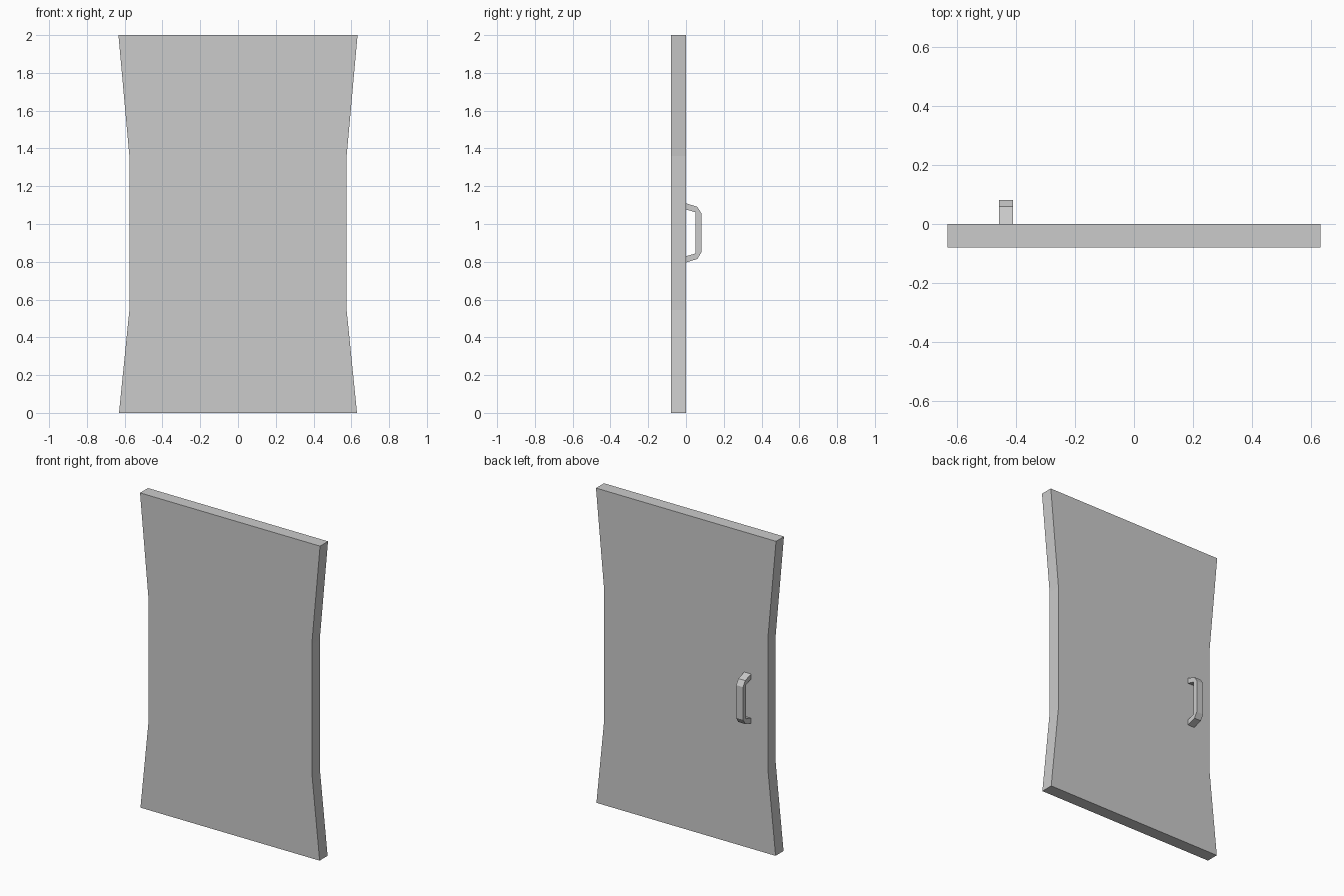
import bpy, bmesh
from mathutils import Vector

if "Cube" in bpy.data.objects:
    bpy.data.objects.remove(bpy.data.objects["Cube"])


def extruded(name, points, offset):
    """Extrude a closed flat outline along an offset vector."""
    bm = bmesh.new()
    face = bm.faces.new([bm.verts.new(p) for p in points])
    result = bmesh.ops.extrude_face_region(bm, geom=[face])
    moved = [g for g in result["geom"] if isinstance(g, bmesh.types.BMVert)]
    bmesh.ops.translate(bm, verts=moved, vec=Vector(offset))
    bmesh.ops.recalc_face_normals(bm, faces=bm.faces)
    mesh = bpy.data.meshes.new(name)
    bm.to_mesh(mesh)
    bm.free()
    obj = bpy.data.objects.new(name, mesh)
    bpy.context.collection.objects.link(obj)
    return obj


# Door panel: waisted outline, right half mirrored to the left
right_edge = [(0.63, 0), (0.575, 0.545), (0.575, 1.36), (0.633, 2)]
outline = right_edge + [(-x, z) for x, z in reversed(right_edge)]
extruded("door_panel", [(x, -0.08, z) for x, z in outline], (0, 0.08, 0))

# Pull handle: bent bar profile in the side plane, mirrored about its middle
mid = 0.953
outer = [(-0.004, 0.158), (0.06, 0.138), (0.081, 0.104)]
inner = [(0.05, 0.109), (-0.004, 0.125)]
profile = (outer + [(y, -z) for y, z in reversed(outer)]
           + [(y, -z) for y, z in reversed(inner)] + inner)
extruded("door_handle", [(-0.458, y, mid + z) for y, z in profile], (0.048, 0, 0))
